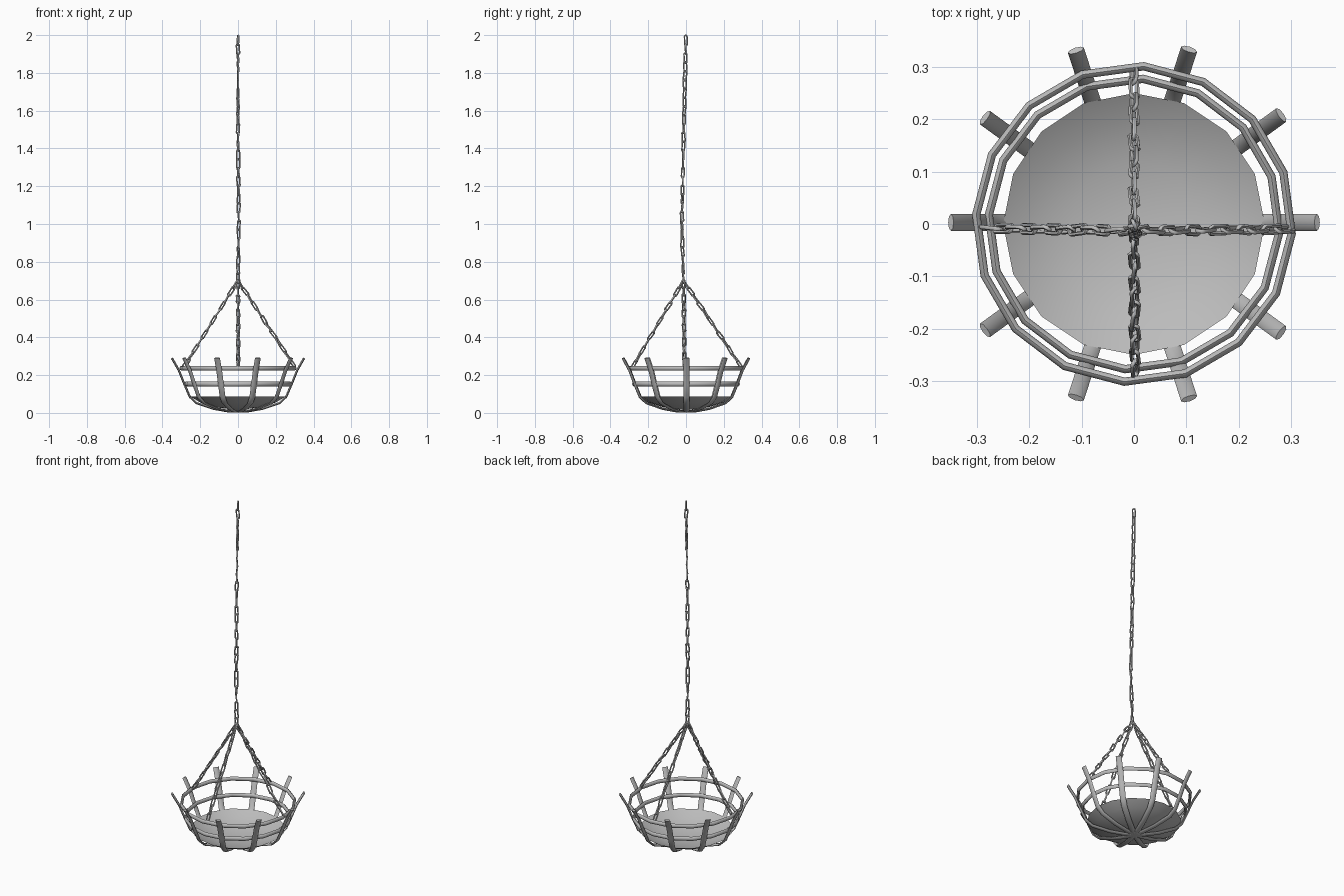
import bpy, bmesh, random
from math import sin, cos, pi, radians
from mathutils import Vector, Matrix

random.seed(4)
cube = bpy.data.objects.get("Cube")
if cube:
    bpy.data.objects.remove(cube)


def material(name, v):
    m = bpy.data.materials.new(name)
    m.use_nodes = True
    m.diffuse_color = (v, v, v, 1)
    m.node_tree.nodes["Principled BSDF"].inputs["Base Color"].default_value = (v, v, v, 1)
    return m


iron = material("grey iron", 0.5)


def loft(bm, rings, closed=False):
    """Skin a list of point rings; cap the ends of an open run."""
    loops = [[bm.verts.new(p) for p in ring] for ring in rings]
    pairs = list(zip(loops, loops[1:]))
    if closed:
        pairs.append((loops[-1], loops[0]))
    for a, b in pairs:
        for i in range(len(a)):
            j = (i + 1) % len(a)
            bm.faces.new((a[i], a[j], b[j], b[i]))
    if not closed:
        bm.faces.new(loops[0])
        bm.faces.new(loops[-1])


def oval(centre, u, v, a, b, sides=8):
    return [centre + u * a * cos(2 * pi * k / sides) + v * b * sin(2 * pi * k / sides)
            for k in range(sides)]


def finish(name, bm, mat, angle=40):
    bmesh.ops.recalc_face_normals(bm, faces=bm.faces)
    me = bpy.data.meshes.new(name)
    bm.to_mesh(me)
    bm.free()
    me.materials.append(mat)
    ob = bpy.data.objects.new(name, me)
    bpy.context.collection.objects.link(ob)
    bpy.ops.object.select_all(action="DESELECT")
    ob.select_set(True)
    bpy.context.view_layer.objects.active = ob
    bpy.ops.object.shade_smooth_by_angle(angle=radians(angle))
    return ob


Z = Vector((0, 0, 1))

# Ribs: five straps, each running under the basket from lip to lip
half = [(0.35, 0.29), (0.313, 0.225), (0.283, 0.15), (0.255, 0.085),
        (0.22, 0.052), (0.13, 0.022), (0.05, 0.008)]
strap = half + [(-r, z) for r, z in reversed(half)]
for n in range(5):
    a = n * pi / 5
    out, side = Vector((cos(a), sin(a), 0)), Vector((-sin(a), cos(a), 0))
    pts = [out * r + Z * z + side * 0.003 for r, z in strap]
    rings = []
    for i, p in enumerate(pts):
        t = (pts[min(i + 1, len(pts) - 1)] - pts[max(i - 1, 0)]).normalized()
        rings.append(oval(p, side, t.cross(side), 0.016, 0.006))
    bm = bmesh.new()
    loft(bm, rings)
    finish(f"rib_{n + 1}", bm, iron, 50)

# Hoops
for name, radius, z in (("upper_hoop", 0.302, 0.237), ("middle_hoop", 0.278, 0.153)):
    rings = []
    for k in range(16):
        a = 2 * pi * k / 16 - radians(3.5)
        out = Vector((cos(a), sin(a), 0))
        rings.append(oval(out * radius + Z * z, out, Z, 0.008, 0.012))
    bm = bmesh.new()
    loft(bm, rings, True)
    finish(name, bm, iron, 50)

# Dish: shallow round pan in the bottom of the basket
bm = bmesh.new()
profile = [(0, 0.014), (0.12, 0.03), (0.2, 0.055), (0.25, 0.086)]
verts = [bm.verts.new((r, 0, z)) for r, z in profile]
edges = [bm.edges.new(e) for e in zip(verts, verts[1:])]
bmesh.ops.spin(bm, geom=verts + edges, cent=(0, 0, 0), axis=Z, angle=2 * pi, steps=16)
bmesh.ops.remove_doubles(bm, verts=bm.verts, dist=0.0005)
finish("dish", bm, iron, 60)


# Chains
def link(bm, centre, along, across, length=0.062, width=0.024, wire=0.0042):
    normal = along.cross(across)
    r, s = width / 2 - wire, (length - width) / 2
    rings = []
    for k in range(12):
        a = pi * (k + 0.5) / 6
        d = across * cos(a) + along * sin(a)
        c = centre + d * r + along * (s if sin(a) > 0 else -s)
        rings.append(oval(c, d, normal, wire, wire, 6))
    loft(bm, rings, True)


def chain(name, path, count):
    bm = bmesh.new()
    spans = list(zip(path, path[1:]))
    total = sum((b - a).length for a, b in spans)
    for i in range(count):
        d = total * (i + 0.5) / count
        for a, b in spans:
            if d <= (b - a).length:
                break
            d -= (b - a).length
        along = (b - a).normalized()
        jitter = Vector([random.uniform(-0.09, 0.09) for _ in range(3)])
        centre = a + along * d
        along = (along + jitter).normalized()
        ref = Vector((1, 0, 0)) if abs(along.x) < abs(along.y) else Vector((0, 1, 0))
        across = (ref - along * ref.dot(along)).normalized()
        twist = i % 2 * pi / 2 + 0.4 + random.uniform(-0.3, 0.3)
        link(bm, centre, along, Matrix.Rotation(twist, 3, along) @ across)
    finish(name, bm, iron, 60)


knot = Vector((0, -0.013, 0.69))
chain("main_chain", [knot, Vector((0.004, -0.022, 1.0)), Vector((0, -0.012, 1.5)),
                     Vector((0, 0, 1.995))], 28)
for name, end in (("left_chain", (0.3, -0.01, 0.245)), ("right_chain", (-0.285, -0.008, 0.245)),
                  ("back_chain", (0, 0.298, 0.235)), ("front_chain", (0.002, -0.288, 0.235))):
    chain(name, [knot + Vector((0, 0, 0.01)), Vector(end)], 12)
